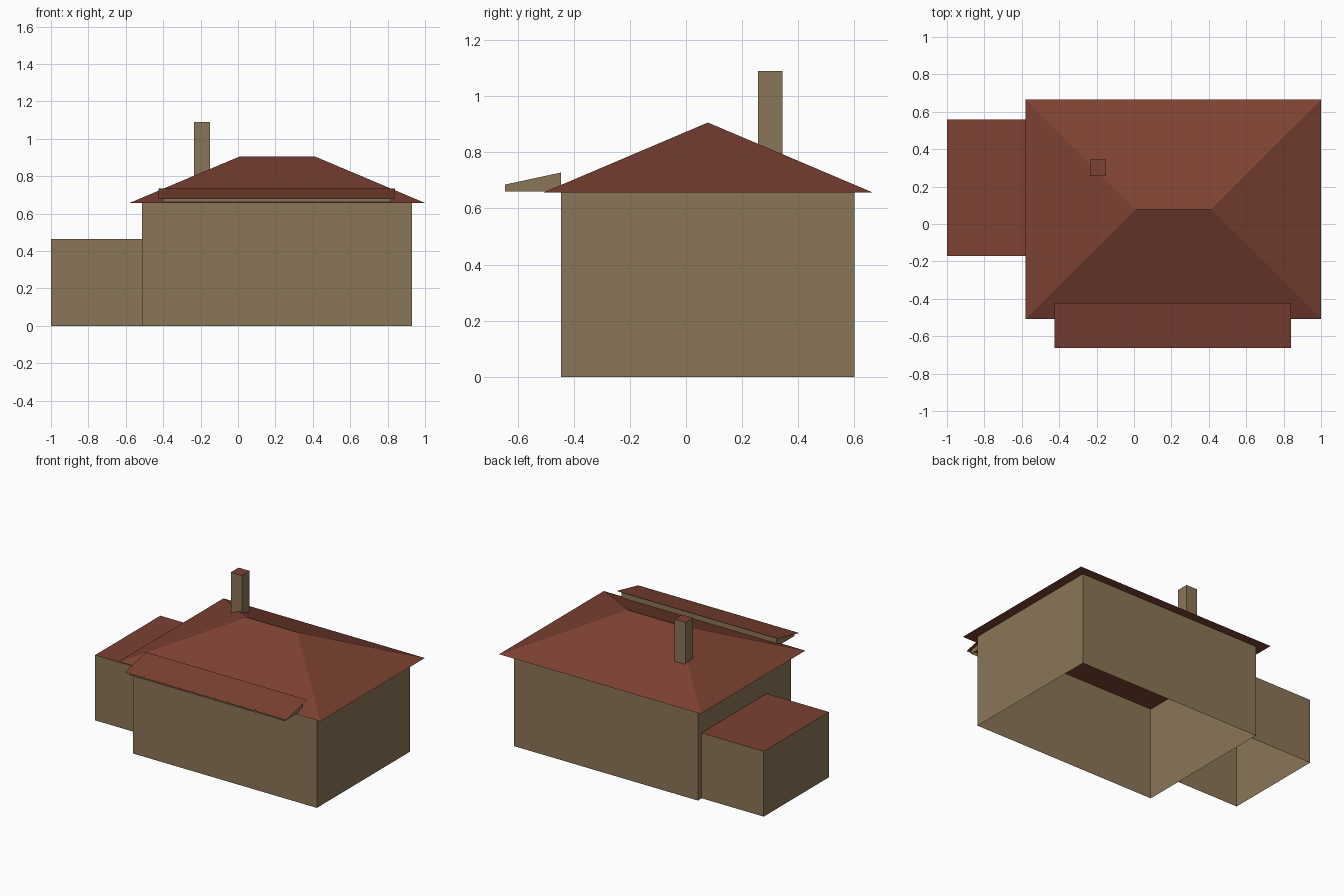
import bpy
import bmesh

cube = bpy.data.objects.get("Cube")
if cube:
    bpy.data.objects.remove(cube, do_unlink=True)


def material(name, colour):
    mat = bpy.data.materials.new(name)
    mat.use_nodes = True
    mat.diffuse_color = colour
    mat.node_tree.nodes["Principled BSDF"].inputs["Base Color"].default_value = colour
    return mat


TAN = material("tan wall", (0.26, 0.18, 0.098, 1))
RED = material("red brown roof", (0.205, 0.054, 0.033, 1))


def finish(name, bm, mats):
    mesh = bpy.data.meshes.new(name)
    bm.to_mesh(mesh)
    bm.free()
    for mat in mats:
        mesh.materials.append(mat)
    obj = bpy.data.objects.new(name, mesh)
    bpy.context.collection.objects.link(obj)
    return obj


def loft(name, lower, upper, mats, drop=()):
    """Join two rectangles (x0, x1, y0, y1, z_front, z_back) into a block.
    Faces looking along a dropped direction (axis, sign) are left open."""
    bm = bmesh.new()
    rings = []
    for x0, x1, y0, y1, zf, zb in (lower, upper):
        corners = ((x0, y0, zf), (x1, y0, zf), (x1, y1, zb), (x0, y1, zb))
        rings.append([bm.verts.new(c) for c in corners])
    low, top = rings
    bm.faces.new(low[::-1])
    bm.faces.new(top)
    for i in range(4):
        j = (i + 1) % 4
        bm.faces.new((low[i], low[j], top[j], top[i]))
    bmesh.ops.remove_doubles(bm, verts=bm.verts, dist=0.0001)
    bm.normal_update()
    # Upward faces take the last material
    for f in bm.faces:
        f.material_index = len(mats) - 1 if f.normal.z > 0.5 else 0
    opened = [f for f in bm.faces
              if any(f.normal[axis] * sign > 0.9 for axis, sign in drop)]
    bmesh.ops.delete(bm, geom=opened, context='FACES')
    return finish(name, bm, mats)


BELOW, ABOVE, INNER = (2, -1), (2, 1), (0, 1)
EAVE = 0.657

# Main house walls, open underneath and under the roof
house = (-0.513, 0.93, -0.445, 0.6)
loft("house_walls", (*house, 0, 0), (*house, EAVE, EAVE), [TAN], [BELOW, ABOVE])

# Hip roof with flat underside, narrowing to a ridge
loft("hip_roof", (-0.58, 1.0, -0.508, 0.665, EAVE, EAVE),
     (0.01, 0.41, 0.078, 0.078, 0.906, 0.906), [RED])

# Side annex with flat red top
annex = (-1.0, -0.513, -0.172, 0.558)
loft("annex", (*annex, 0, 0), (*annex, 0.463, 0.463), [TAN, RED], [BELOW, INNER])

# Chimney with red cap
chimney = (-0.236, -0.15, 0.257, 0.344)
loft("chimney", (*chimney, 0.7, 0.7), (*chimney, 1.09, 1.09), [TAN, RED], [BELOW])

# Front canopy: wedge-shaped base
base = (-0.4, 0.817, -0.645, -0.445)
loft("canopy_base", (*base, 0.661, 0.661), (*base, 0.685, 0.728), [TAN], [BELOW, ABOVE])

# Front canopy: thin sloping sheet
sheet = bmesh.new()
sheet.faces.new([sheet.verts.new(c) for c in (
    (-0.424, -0.663, 0.681), (0.84, -0.663, 0.681),
    (0.84, -0.422, 0.733), (-0.424, -0.422, 0.733))])
finish("canopy_roof", sheet, [RED])
